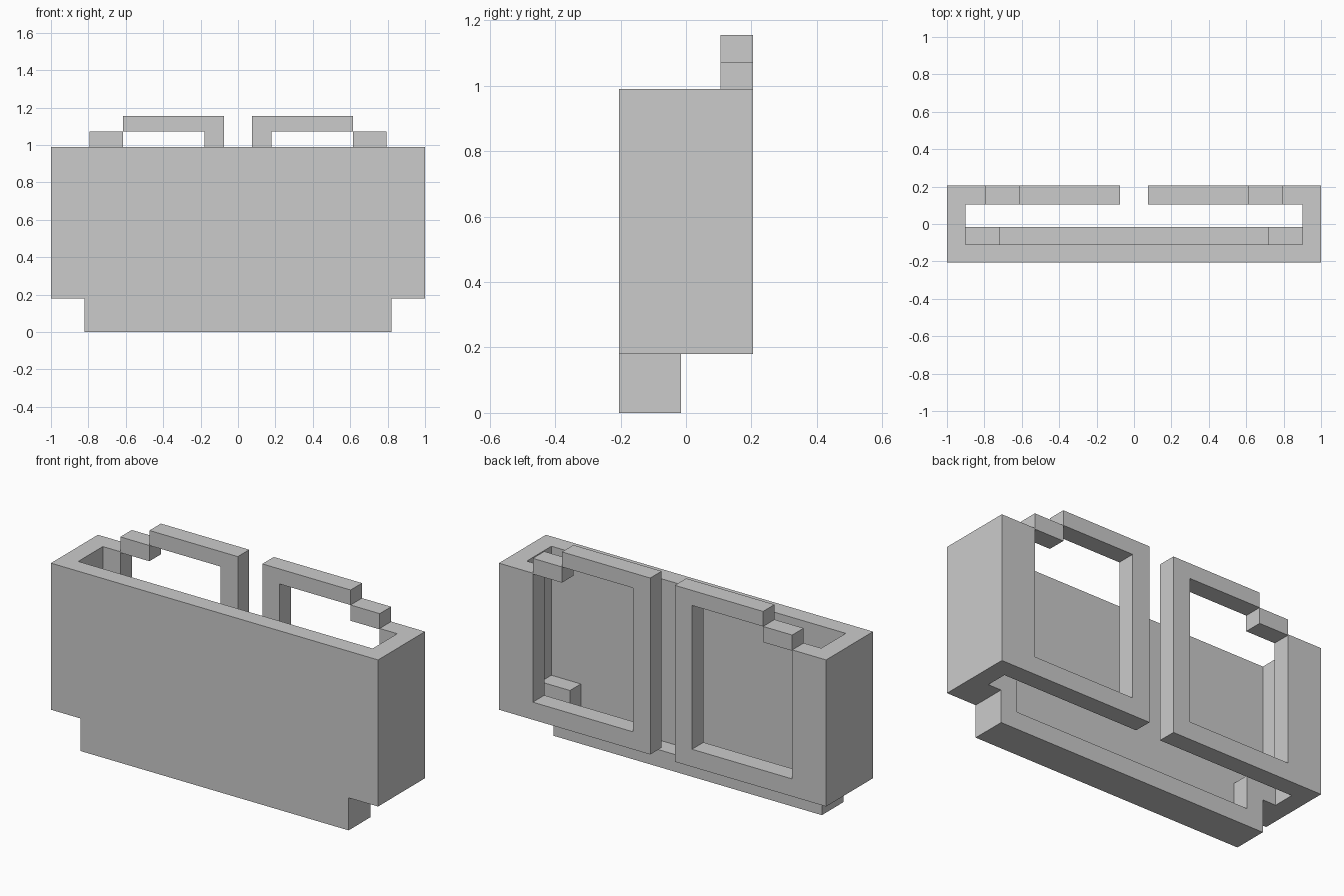
import bpy
import bmesh

if "Cube" in bpy.data.objects:
    bpy.data.objects.remove(bpy.data.objects["Cube"])

# Shared levels and depths
BASE, TOP = 0.18, 0.99
FRONT, BACK = -0.205, 0.205
FRONT_IN, BACK_IN = -0.11, 0.105


def extrude_profile(name, points, y0, y1, mirror=False):
    """Extrude an (x, z) outline along y, optionally mirrored across x."""
    mesh = bpy.data.meshes.new(name)
    obj = bpy.data.objects.new(name, mesh)
    bpy.context.collection.objects.link(obj)
    bm = bmesh.new()
    face = bm.faces.new([bm.verts.new((x, y0, z)) for x, z in points])
    ext = bmesh.ops.extrude_face_region(bm, geom=[face])
    moved = [v for v in ext["geom"] if isinstance(v, bmesh.types.BMVert)]
    bmesh.ops.translate(bm, verts=moved, vec=(0, y1 - y0, 0))
    bmesh.ops.recalc_face_normals(bm, faces=bm.faces)
    bm.to_mesh(mesh)
    bm.free()
    if mirror:
        mod = obj.modifiers.new("Mirror", "MIRROR")
        mod.use_mirror_merge = False
    return obj


def rect(x0, x1, z0, z1):
    return [(x0, z0), (x1, z0), (x1, z1), (x0, z1)]


def symmetric(half):
    """Complete a right-hand outline with its left-hand reflection."""
    return half + [(-x, z) for x, z in reversed(half)]


# Front panel with the narrower foot
extrude_profile("front_panel",
                symmetric([(0.82, 0), (0.82, BASE), (1, BASE), (1, TOP)]),
                FRONT, FRONT_IN)

# Stepped bottom tray: floor, short sides and ledges behind the front panel
extrude_profile("bottom_tray",
                symmetric([(0.72, 0.095), (0.72, 0.277), (0.9, 0.277),
                           (0.9, BASE), (0.82, BASE), (0.82, 0)]),
                FRONT_IN, -0.015)

# Side walls
extrude_profile("side_wall", rect(0.9, 1, BASE, TOP), FRONT_IN, BACK_IN, mirror=True)

# Rear window frames, each one continuous open outline
extrude_profile("rear_frame",
                [(1, BASE), (0.075, BASE), (0.075, 1.155), (0.615, 1.155),
                 (0.615, 1.072), (0.18, 1.072), (0.18, 0.277), (0.793, 0.277),
                 (0.793, TOP), (1, TOP)],
                BACK_IN, BACK, mirror=True)

# Stair-step blocks bridging frame top and outer stile
extrude_profile("step_block", rect(0.615, 0.793, 0.985, 1.072), BACK_IN, BACK, mirror=True)
